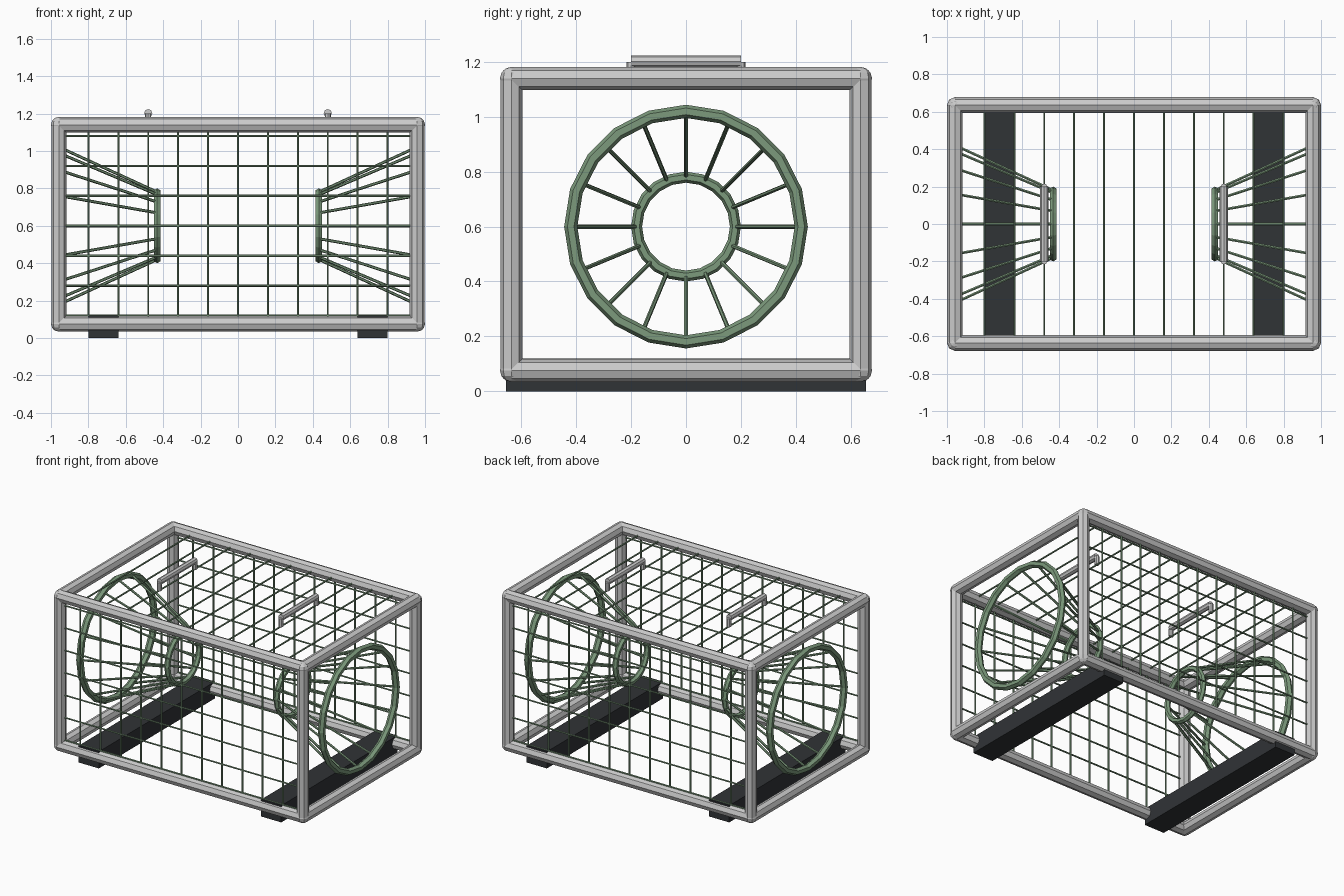
import bpy
from math import sin, cos, pi
from mathutils import Vector

if "Cube" in bpy.data.objects:
    bpy.data.objects.remove(bpy.data.objects["Cube"])

def material(name, rgb):
    m = bpy.data.materials.new(name)
    m.diffuse_color = (*rgb, 1)
    m.use_nodes = True
    m.node_tree.nodes["Principled BSDF"].inputs["Base Color"].default_value = m.diffuse_color
    return m

GREEN = material("green_wire", (0.20, 0.32, 0.20))
BLACK = material("dark_rubber", (0.03, 0.033, 0.037))

def finish(name, mat=None):
    ob = bpy.context.object
    ob.name = name
    if mat:
        ob.data.materials.append(mat)
    return ob

def rod(name, a, b, r, sides=8, mat=None):
    """Straight cylinder between two points."""
    a, b = Vector(a), Vector(b)
    bpy.ops.mesh.primitive_cylinder_add(vertices=sides, radius=r, depth=(b - a).length,
                                        location=(a + b) / 2)
    ob = finish(name, mat)
    ob.rotation_euler = (b - a).to_track_quat('Z', 'Y').to_euler()
    return ob

def ring(name, x, major, minor):
    bpy.ops.mesh.primitive_torus_add(major_segments=20, minor_segments=6, major_radius=major,
                                     minor_radius=minor, location=(x, 0, CZ),
                                     rotation=(0, pi / 2, 0))
    return finish(name, GREEN)

X, Y, Z0, Z1, R = 0.958, 0.636, 0.076, 1.14, 0.042
CZ, STEP, WIRE = 0.6, 0.16, 0.006

# Outer tube frame with ball corners
for s in (-1, 1):
    for z in (Z0, Z1):
        rod("long_rail", (-X, s * Y, z), (X, s * Y, z), R)
        rod("end_rail", (s * X, -Y, z), (s * X, Y, z), R)
    for t in (-1, 1):
        rod("corner_post", (s * X, t * Y, Z0), (s * X, t * Y, Z1), 0.04)
        for z in (Z0, Z1):
            bpy.ops.mesh.primitive_uv_sphere_add(segments=8, ring_count=6, radius=R,
                                                 location=(s * X, t * Y, z))
            finish("corner_joint")

# Front and back wire walls
for y in (-Y, Y):
    for i in range(-5, 6):
        rod("wall_upright_wire", (i * STEP, y, Z0), (i * STEP, y, Z1), WIRE, 6, GREEN)
    for i in range(-3, 4):
        z = CZ + i * STEP
        rod("wall_cross_wire", (-X, y, z), (X, y, z), WIRE, 6, GREEN)

# Roof wires
for i in range(-5, 6):
    rod("roof_wire", (i * STEP, -Y, Z1), (i * STEP, Y, Z1), WIRE, 6, GREEN)

for s in (-1, 1):
    # Entrance funnel: two rings joined by spokes
    ring("funnel_outer_ring", s * 0.955, 0.42, 0.024)
    ring("funnel_inner_ring", s * 0.432, 0.18, 0.02)
    for i in range(16):
        c, d = cos(i * pi / 8), sin(i * pi / 8)
        rod("funnel_spoke", (s * 0.955, 0.42 * c, CZ + 0.42 * d),
            (s * 0.432, 0.18 * c, CZ + 0.18 * d), 0.008, 6, GREEN)
    # Carrying handle
    hx = s * 0.48
    rod("handle_grip", (hx, -0.2, 1.202), (hx, 0.2, 1.202), 0.022)
    for t in (-0.2, 0.2):
        rod("handle_foot", (hx, t, 1.14), (hx, t, 1.2), 0.016)
    # Floor runner
    bpy.ops.mesh.primitive_cube_add(size=1, location=(s * 0.72, 0, 0.06))
    bpy.context.object.scale = (0.16, 1.31, 0.12)
    finish("floor_runner", BLACK)
